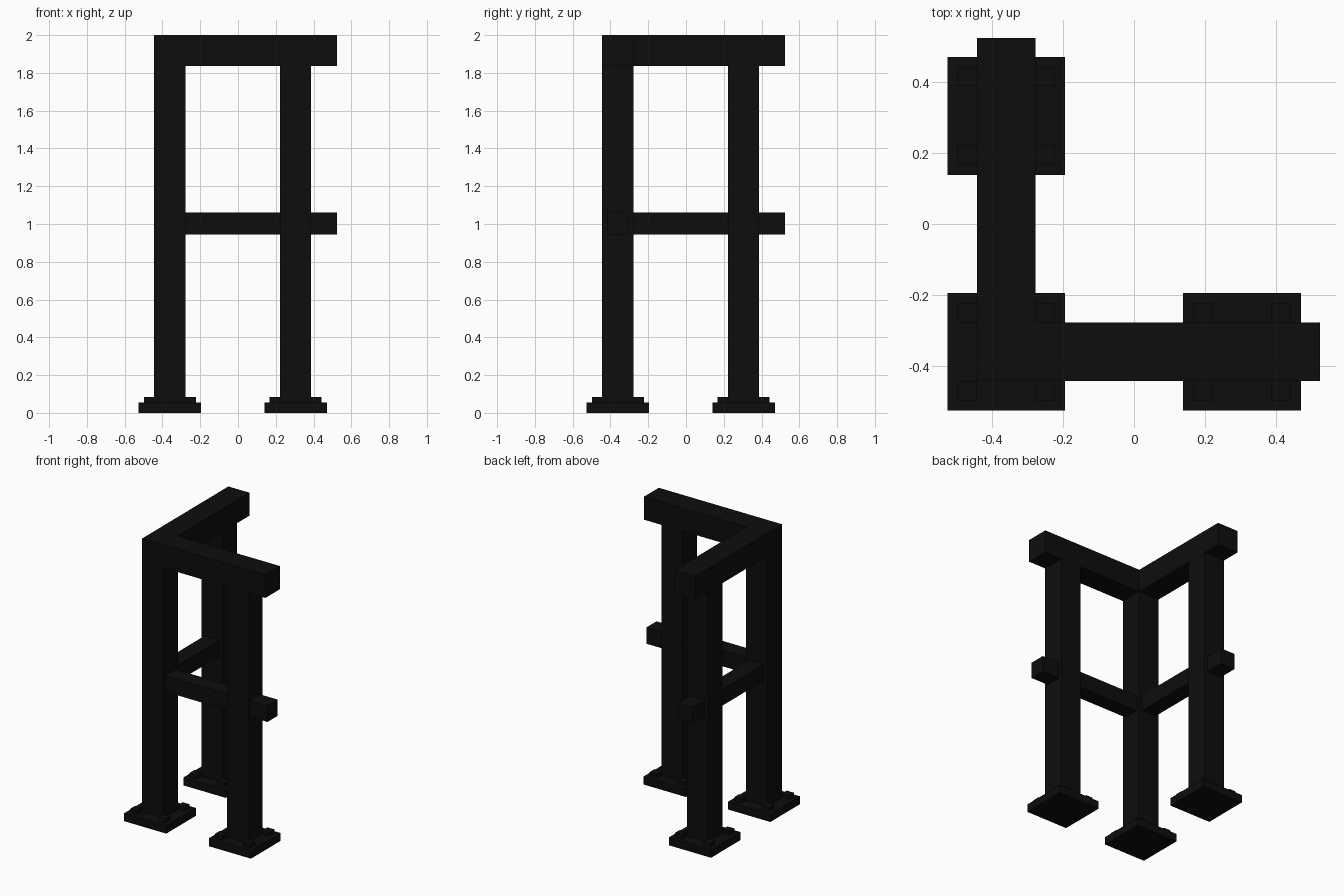
import bpy
import bmesh

cube = bpy.data.objects.get("Cube")
if cube:
    bpy.data.objects.remove(cube, do_unlink=True)

# Single near-black painted finish
black = bpy.data.materials.new("matte black")
black.use_nodes = True
colour = (0.004, 0.004, 0.004, 1)
black.diffuse_color = colour
black.node_tree.nodes["Principled BSDF"].inputs["Base Color"].default_value = colour


def prism(name, outline, z0, z1):
    """Extrude a flat outline from z0 up to z1."""
    bm = bmesh.new()
    base = bm.faces.new([bm.verts.new((x, y, z0)) for x, y in outline])
    top = bmesh.ops.extrude_face_region(bm, geom=[base])["geom"]
    verts = [v for v in top if isinstance(v, bmesh.types.BMVert)]
    bmesh.ops.translate(bm, verts=verts, vec=(0, 0, z1 - z0))
    bmesh.ops.recalc_face_normals(bm, faces=bm.faces)
    mesh = bpy.data.meshes.new(name)
    bm.to_mesh(mesh)
    bm.free()
    mesh.materials.append(black)
    obj = bpy.data.objects.new(name, mesh)
    bpy.context.collection.objects.link(obj)
    return obj


def box(name, x0, x1, y0, y1, z0, z1):
    return prism(name, [(x0, y0), (x1, y0), (x1, y1), (x0, y1)], z0, z1)


NEAR, FAR, END = -0.361, 0.305, 0.525
POST, PLATE, RAIL, BOLT = 0.0825, 0.166, 0.0575, 0.0275
PLATE_TOP, BOLT_TOP, BEAM_BOTTOM = 0.056, 0.085, 1.836

# Three posts, each on a foot plate with four square bolt heads
for label, cx, cy in (("corner", NEAR, NEAR), ("left", FAR, NEAR), ("back", NEAR, FAR)):
    box(label + "_foot_plate", cx - PLATE, cx + PLATE, cy - PLATE, cy + PLATE, 0, PLATE_TOP)
    box(label + "_post", cx - POST, cx + POST, cy - POST, cy + POST, PLATE_TOP, BEAM_BOTTOM)
    offset = POST + BOLT
    for sx in (-1, 1):
        for sy in (-1, 1):
            bx, by = cx + sx * offset, cy + sy * offset
            box(label + "_bolt_head", bx - BOLT, bx + BOLT, by - BOLT, by + BOLT,
                PLATE_TOP, BOLT_TOP)

# L-shaped top beam joining the posts
lo, hi = NEAR - POST, NEAR + POST
prism("top_beam", [(lo, lo), (END, lo), (END, hi), (hi, hi), (hi, END), (lo, END)],
      BEAM_BOTTOM, 2.0)

# Thinner middle rails running through the outer posts
box("front_middle_rail", NEAR, END, NEAR - RAIL, NEAR + RAIL, 0.945, 1.06)
box("side_middle_rail", NEAR - RAIL, NEAR + RAIL, NEAR, END, 0.945, 1.06)
